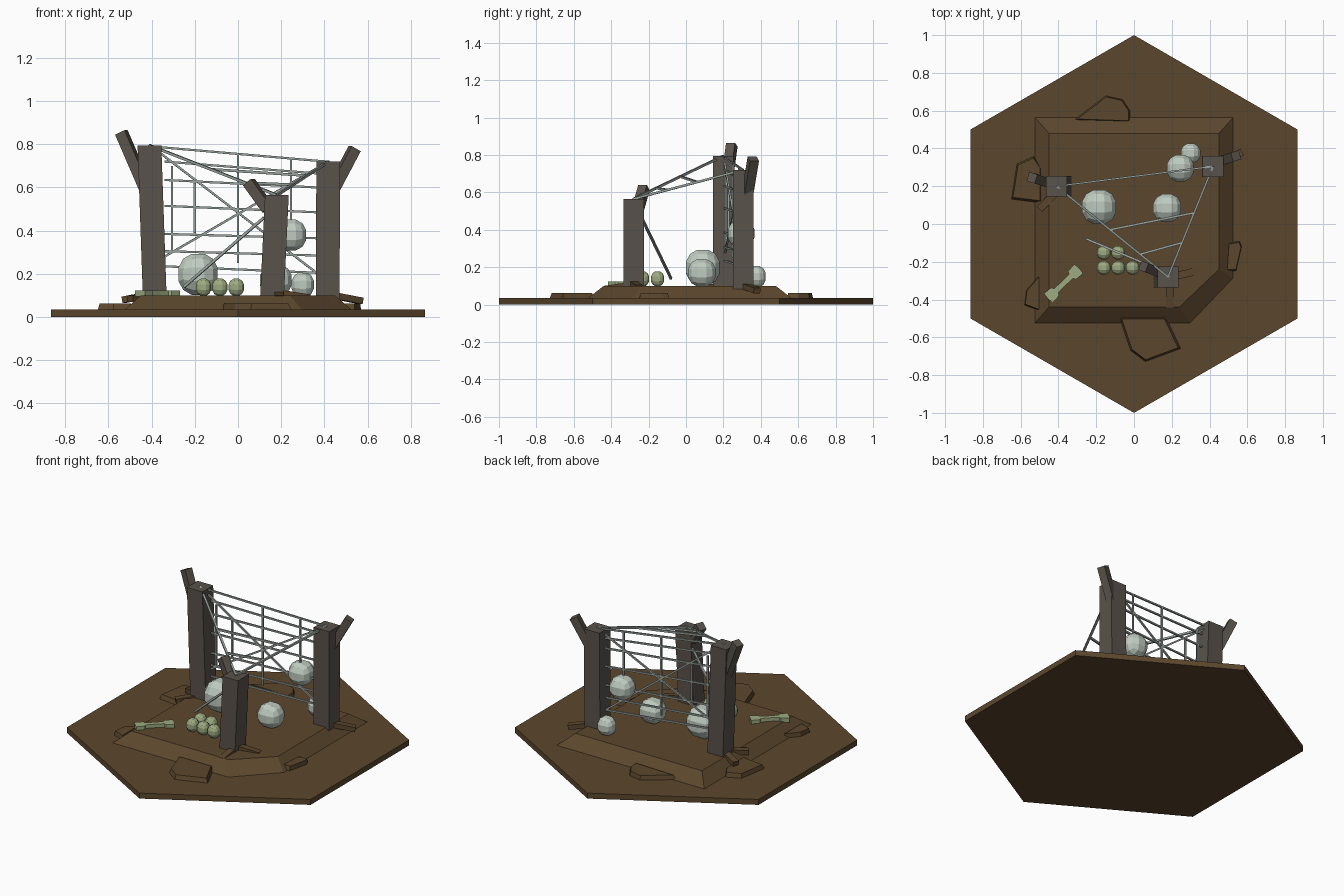
import bpy, bmesh, math
from mathutils import Vector, Matrix

if "Cube" in bpy.data.objects:
    bpy.data.objects.remove(bpy.data.objects["Cube"])


def material(name, rgb):
    m = bpy.data.materials.new(name)
    m.use_nodes = True
    m.diffuse_color = (*rgb, 1)
    m.node_tree.nodes["Principled BSDF"].inputs["Base Color"].default_value = (*rgb, 1)
    return m


SOIL = material("soil brown", (0.105, 0.062, 0.026))
BARK = material("grey bark", (0.1, 0.085, 0.07))
SILK = material("silk grey", (0.34, 0.39, 0.36))
SHELL = material("pale shell", (0.52, 0.6, 0.53))
SAGE = material("sage green", (0.34, 0.41, 0.22))


def finish(name, bm, mat):
    bmesh.ops.recalc_face_normals(bm, faces=bm.faces)
    me = bpy.data.meshes.new(name)
    bm.to_mesh(me)
    bm.free()
    me.materials.append(mat)
    ob = bpy.data.objects.new(name, me)
    bpy.context.collection.objects.link(ob)
    return ob


def frustum(name, low, high, z0, z1, mat):
    bm = bmesh.new()
    a = [bm.verts.new((x, y, z0)) for x, y in low]
    b = [bm.verts.new((x, y, z1)) for x, y in high]
    bm.faces.new(a)
    bm.faces.new(b)
    for i in range(len(a)):
        j = (i + 1) % len(a)
        bm.faces.new((a[i], a[j], b[j], b[i]))
    return finish(name, bm, mat)


def add_beam(bm, p, q, w, h=None):
    p, q = Vector(p), Vector(q)
    d = q - p
    rot = d.to_track_quat('Z', 'Y').to_matrix().to_4x4()
    size = Matrix.Diagonal((w, h or w, d.length, 1))
    bmesh.ops.create_cube(bm, size=1, matrix=Matrix.Translation((p + q) / 2) @ rot @ size)


def beams(name, pairs, w, mat, h=None):
    bm = bmesh.new()
    for p, q in pairs:
        add_beam(bm, p, q, w, h)
    return finish(name, bm, mat)


def egg(name, x, y, z, r, half, mat):
    # a cube cut three by three and rounded to a ball
    bm = bmesh.new()
    bmesh.ops.create_cube(bm, size=2)
    bmesh.ops.subdivide_edges(bm, edges=bm.edges[:], cuts=2, use_grid_fill=True)
    for v in bm.verts:
        n = v.co.normalized() * 1.05
        v.co = (x + n.x * r, y + n.y * r, z + n.z * half)
    return finish(name, bm, mat)


# Ground slab and raised mound
hexagon = [(math.sin(i * math.pi / 3), math.cos(i * math.pi / 3)) for i in range(6)]
frustum("ground_slab", hexagon, hexagon, 0, 0.035, SOIL)
frustum("mound",
        [(-0.53, 0.57), (-0.53, -0.53), (0.3, -0.53), (0.53, -0.29), (0.53, 0.57)],
        [(-0.45, 0.48), (-0.45, -0.44), (0.24, -0.44), (0.45, -0.24), (0.45, 0.48)],
        0.03, 0.1, SOIL)

# Flat stones around the mound
stones = {
    "front": [(-0.08, -0.49), (-0.02, -0.67), (0.06, -0.73), (0.25, -0.66), (0.17, -0.49)],
    "back": [(-0.32, 0.55), (-0.15, 0.68), (-0.06, 0.66), (-0.02, 0.6), (-0.02, 0.54)],
    "right": [(-0.65, 0.13), (-0.62, 0.32), (-0.53, 0.36), (-0.49, 0.3), (-0.49, 0.11)],
    "right_front": [(-0.58, -0.43), (-0.57, -0.35), (-0.5, -0.27), (-0.5, -0.46)],
    "left": [(0.49, -0.25), (0.5, -0.1), (0.56, -0.09), (0.57, -0.12), (0.54, -0.25)],
}
for side, pts in stones.items():
    c = sum((Vector(p) for p in pts), Vector((0, 0))) / len(pts)
    top = [tuple(c + (Vector(p) - c) * 0.9) for p in pts]
    frustum(side + "_stone", pts, top, 0.03, 0.062, SOIL)

# Leaning square trunks, each with a snapped branch
W = 0.055


def trunk(name, x, y, dx, z0, z1, branch):
    low, high = [[(cx + sx * W, y + sy * W) for sx, sy in ((-1, -1), (1, -1), (1, 1), (-1, 1))]
                 for cx in (x, x + dx)]
    frustum(name + "_trunk", low, high, z0, z1, BARK)
    beams(name + "_branch", [branch], 0.05, BARK)
    return Vector((x + dx, y, z1))


A = trunk("right", -0.385, 0.2, -0.025, 0.08, 0.795, ((-0.43, 0.21, 0.6), (-0.54, 0.245, 0.855)))
B = trunk("left", 0.415, 0.305, 0.003, 0.08, 0.72, ((0.445, 0.33, 0.6), (0.54, 0.36, 0.78)))
C = trunk("front", 0.157, -0.28, 0.023, 0.08, 0.565, ((0.14, -0.26, 0.5), (0.05, -0.225, 0.625)))

# Roots
beams("roots", [
    ((0.19, -0.3, 0.105), (0.19, -0.44, 0.085)),
    ((0.2, -0.28, 0.11), (0.33, -0.25, 0.09)),
    ((0.44, 0.31, 0.1), (0.57, 0.38, 0.075)),
    ((-0.4, 0.18, 0.1), (-0.5, 0.08, 0.085)),
    ((-0.4, 0.2, 0.105), (-0.53, 0.25, 0.08)),
], 0.04, SOIL, 0.03)


# Upright web between the two tall trunks
def on_web(x, z):
    t = (x - A.x) / (B.x - A.x)
    return Vector((x, A.y + t * (B.y - A.y), z))


web = [((-0.4, 0.79), (0.41, 0.72)), ((-0.4, 0.79), (0.37, 0.2)), ((-0.34, 0.28), (0.41, 0.715))]
web += [((-0.34, a), (0.37, b)) for a, b in
        ((0.72, 0.665), (0.635, 0.6), (0.515, 0.485), (0.385, 0.365), (0.305, 0.285), (0.235, 0.205))]
web += [((x, a), (x, b)) for x, a, b in
        ((-0.305, 0.3, 0.7), (-0.2, 0.39, 0.62), (0, 0.25, 0.755), (0.245, 0.4, 0.735))]
beams("web", [(on_web(*p), on_web(*q)) for p, q in web], 0.01, SILK)

# Slanting web strands to the short trunk, with cross strands and a loose end
links = [(A, C), (B, C)]
links += [(A.lerp(C, t), B.lerp(C, t - 0.06)) for t in (0.48, 0.75)]
links += [((0.12, -0.235, 0.46), (-0.25, -0.08, 0.14))]
beams("hanging_strands", links, 0.012, SILK)

# Large pale eggs
for name, x, y, z, r, half in (
        ("large_egg", -0.185, 0.09, 0.198, 0.095, 0.1),
        ("middle_egg", 0.175, 0.085, 0.17, 0.077, 0.077),
        ("hanging_egg", 0.245, 0.295, 0.38, 0.074, 0.075),
        ("back_egg", 0.3, 0.375, 0.15, 0.054, 0.06)):
    egg(name, x, y, z, r, half, SHELL)

# Clutch of small green eggs
for row, count in enumerate((3, 2)):
    for i in range(count):
        egg(f"small_egg_{row}_{i}", -0.16 + i * 0.076, -0.232 + row * 0.08, 0.138, 0.037, 0.042, SAGE)

# Bone with flared ends
half = [(0, 0.014), (0.055, 0.016), (0.062, 0.03), (0.112, 0.034), (0.116, 0)]
outline = half + [(x, -y) for x, y in reversed(half[:-1])]
outline += [(-x, -y) for x, y in half[1:]] + [(-x, y) for x, y in reversed(half[1:-1])]
bone = frustum("bone", outline, outline, 0.095, 0.123, SAGE)
bone.location = (-0.373, -0.315, 0)
bone.rotation_euler.z = math.radians(44)
